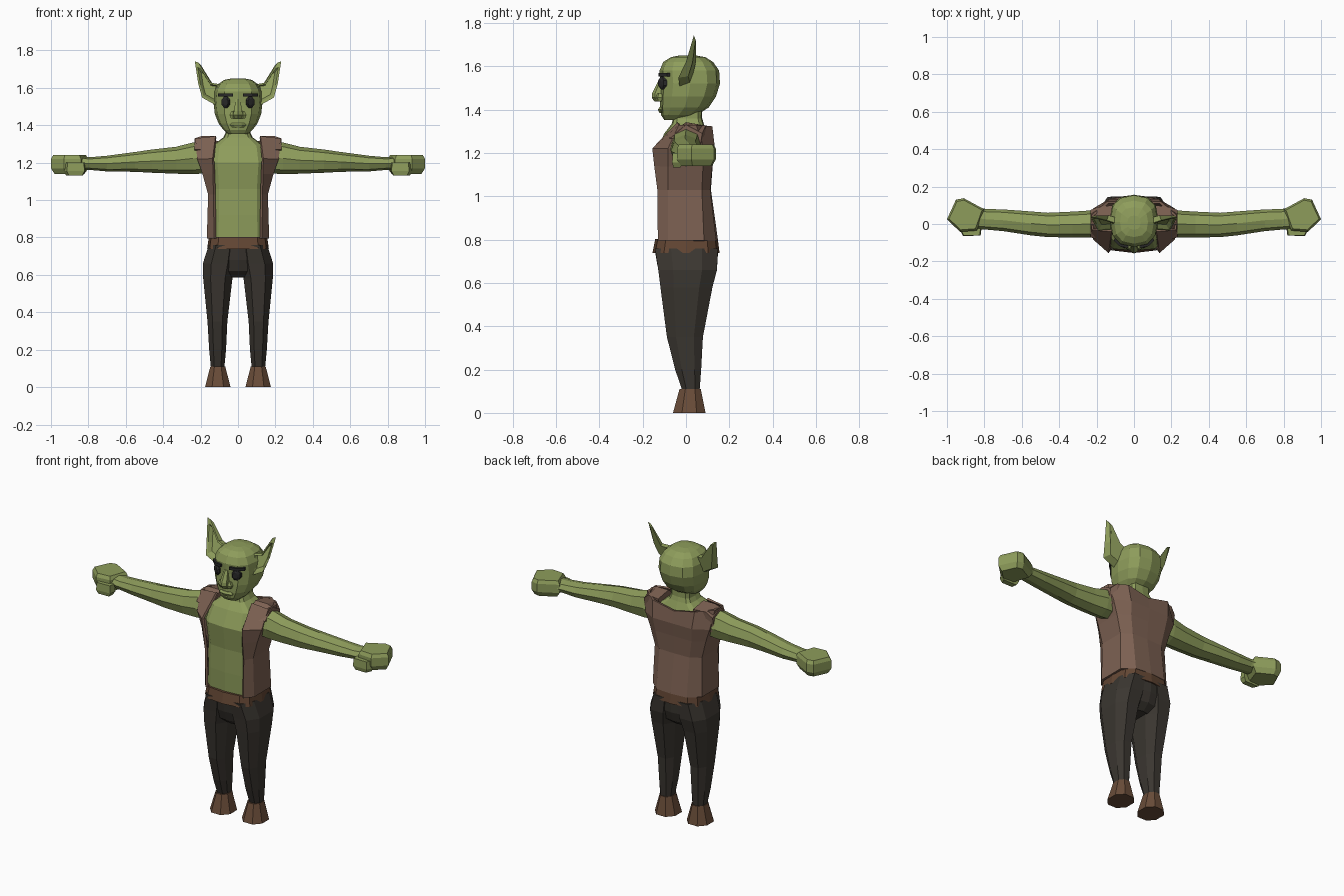
import bpy, bmesh, math
from mathutils import Vector


def material(name, rgb):
    m = bpy.data.materials.new(name)
    m.diffuse_color = (*rgb, 1)
    return m


SKIN = material("green skin", (0.27, 0.335, 0.105))
VEST = material("brown vest", (0.205, 0.12, 0.085))
BELT = material("belt leather", (0.125, 0.062, 0.034))
BOOT = material("boot leather", (0.14, 0.072, 0.04))
PANTS = material("dark trousers", (0.043, 0.037, 0.03))
DARK = material("eye black", (0.022, 0.022, 0.022))


def loft(name, rings, mat, mirror=False, closed=True):
    """Skin a list of equal-length point rings into one flat-faced object."""
    bm = bmesh.new()
    vs = [[bm.verts.new(p) for p in r] for r in rings]
    n = len(vs[0])
    for a, b in zip(vs, vs[1:]):
        for i in range(n if closed else n - 1):
            j = (i + 1) % n
            bm.faces.new((a[i], a[j], b[j], b[i]))
    if closed:
        bm.faces.new(vs[0])
        bm.faces.new(vs[-1])
    bmesh.ops.recalc_face_normals(bm, faces=bm.faces)
    me = bpy.data.meshes.new(name)
    bm.to_mesh(me)
    bm.free()
    ob = bpy.data.objects.new(name, me)
    bpy.context.collection.objects.link(ob)
    me.materials.append(mat)
    if mirror:
        ob.modifiers.new("mirror", 'MIRROR')
    return ob


def oval(n, p, turn=0.0):
    """Unit oval, squarer as p falls, stretched to reach +-1 both ways."""
    pts = []
    for i in range(n):
        a = 2 * math.pi * (i + turn) / n
        c, s = math.cos(a), math.sin(a)
        pts.append((math.copysign(abs(c) ** p, c), math.copysign(abs(s) ** p, s)))
    mx, my = max(u for u, v in pts), max(v for u, v in pts)
    return [(u / mx, v / my) for u, v in pts]


def upright(rows, n, p, turn=0.0):
    """Rows of (z, centre x, half width, front y, back y)."""
    return [[(xc + w * u, (f + b) / 2 + (b - f) / 2 * v, z) for u, v in oval(n, p, turn)]
            for z, xc, w, f, b in rows]


def layers(outline, rows):
    """Flat outline stacked in z; rows of (z, scale about the middle)."""
    cx = sum(p[0] for p in outline) / len(outline)
    cy = sum(p[1] for p in outline) / len(outline)
    return [[(cx + (x - cx) * s, cy + (y - cy) * s, z) for x, y in outline] for z, s in rows]


# Boots
loft("boots", upright([(0, .108, .068, -.06, .09), (.11, .108, .04, -.03, .068)], 8, .9, .5),
     BOOT, True)

# Trousers: legs and the seat joining them
loft("trouser_legs", upright([
    (.105, .109, .036, -.018, .063), (.2, .109, .045, -.05, .07), (.35, .11, .053, -.088, .078),
    (.58, .108, .078, -.118, .122), (.66, .099, .089, -.128, .143),
    (.76, .079, .077, -.143, .147)], 8, .8, .5), PANTS, True)
loft("trouser_seat", upright([
    (.585, 0, .05, -.07, .08), (.62, 0, .11, -.112, .125), (.68, 0, .165, -.132, .144),
    (.76, 0, .155, -.145, .149)], 12, .65), PANTS)

# Belt
loft("belt", upright([(.738, 0, .165, -.155, .155), (.803, 0, .156, -.142, .147)], 12, .6), BELT)

# Torso with neck
loft("torso", upright([
    (.78, 0, .15, -.126, .12), (.92, 0, .144, -.128, .105), (1.06, 0, .143, -.125, .095),
    (1.2, 0, .155, -.142, .11), (1.29, 0, .14, -.1, .1), (1.335, 0, .078, -.066, .082),
    (1.36, 0, .066, -.06, .075), (1.42, 0, .066, -.05, .075)], 12, .5), SKIN)

# Sleeveless open vest: half wall from front edge to middle of back
vest = loft("vest", [
    [(x, y, z) for x, y in pts] for z, pts in [
        (.795, [(.122, -.126), (.16, -.08), (.16, .08), (.1, .133), (0, .141)]),
        (1.03, [(.126, -.128), (.153, -.08), (.153, .07), (.1, .105), (0, .108)]),
        (1.14, [(.128, -.142), (.183, -.08), (.183, .075), (.12, .115), (0, .116)]),
        (1.22, [(.132, -.15), (.212, -.08), (.212, .08), (.13, .127), (0, .127)])]
] + [[(.118, -.035, 1.338), (.222, -.03, 1.328), (.222, .045, 1.328),
      (.14, .115, 1.322), (0, .115, 1.292)]], VEST, True, closed=False)
vest.modifiers.new("cloth", 'SOLIDIFY').thickness = .014
vest.modifiers["cloth"].offset = 0

# Shoulder caps of the vest, sloping over the arms
loft("vest_shoulders", [
    [(.118, -.06, 1.3), (.118, 0, 1.342), (.118, .1, 1.325), (.118, .09, 1.28)],
    [(.195, -.085, 1.27), (.195, 0, 1.342), (.195, .09, 1.325), (.195, .08, 1.2)],
    [(.232, -.07, 1.27), (.232, 0, 1.33), (.232, .075, 1.29), (.232, .06, 1.2)]], VEST, True)

# Arms: rows of (x, centre y, half depth, centre z, half height)
loft("arms", [[(x, y + hy * u, z + hz * v) for u, v in oval(8, .9)] for x, y, hy, z, hz in [
    (.16, 0, .068, 1.23, .085), (.24, 0, .072, 1.223, .085), (.33, -.003, .069, 1.213, .072),
    (.46, -.005, .065, 1.208, .062), (.55, .003, .064, 1.204, .053),
    (.7, .02, .058, 1.195, .042), (.79, .025, .055, 1.195, .034),
    (.86, .035, .06, 1.197, .036)]], SKIN, True)

# Fists and thumbs
fist = [(.8, .078), (.91, .138), (.952, .13), (1.0, .025), (.93, -.042), (.84, -.035)]
loft("fists", layers(fist, [(1.14, .8), (1.17, 1), (1.22, 1), (1.24, .88)]), SKIN, True)
thumb = [(.815, -.02), (.82, -.062), (.915, -.064), (.935, -.02)]
loft("thumbs", layers(thumb, [(1.132, .75), (1.155, 1), (1.2, .9)]), SKIN, True)

# Head
loft("head", upright([
    (1.352, 0, .05, -.1, -.01), (1.375, 0, .078, -.115, .05), (1.41, 0, .104, -.12, .105),
    (1.46, 0, .124, -.12, .138), (1.52, 0, .131, -.117, .157), (1.58, 0, .126, -.122, .153),
    (1.62, 0, .106, -.105, .125), (1.642, 0, .075, -.07, .09),
    (1.65, 0, .035, -.03, .045)], 12, .8), SKIN)

# Nose, nostrils and lips
loft("nose", upright([
    (1.54, 0, .012, -.124, -.09), (1.475, 0, .022, -.157, -.09),
    (1.455, 0, .025, -.158, -.09), (1.437, 0, .018, -.145, -.09)], 6, .8, .5), SKIN)
loft("nostrils", upright([
    (1.475, .028, .008, -.132, -.1), (1.455, .028, .017, -.14, -.1),
    (1.437, .026, .012, -.135, -.1)], 6, .8, .5), SKIN, True)
loft("lips", upright([
    (1.412, 0, .035, -.122, -.08), (1.4, 0, .045, -.13, -.08),
    (1.385, 0, .03, -.123, -.08)], 8, .8, .5), SKIN)

# Eyes, lofted as faceted ovals facing forward
loft("eyes", [[(.065 + .023 * s * u, y + .008 * u, 1.523 + .03 * s * v) for u, v in oval(8, 1, .5)]
              for y, s in [(-.095, 1), (-.112, 1), (-.122, .55)]], DARK, True)

# Brows, bent around the face
brow = [(.028, -.128), (.075, -.12), (.108, -.088), (.1, -.07), (.07, -.095), (.03, -.105)]
loft("brows", layers(brow, [(1.553, 1), (1.569, 1)]), DARK, True)

# Ears: cupped blade, from sunken hollow over the rim to a smaller back
rim = [Vector(p) for p in [(.1, .005, 1.62), (.145, .02, 1.627), (.212, .036, 1.735),
                           (.231, .036, 1.742), (.212, .0, 1.62), (.192, -.035, 1.548),
                           (.115, -.03, 1.505)]]
mid = Vector((.16, .0, 1.59))
hollow = [p.lerp(mid, .22) for p in rim]
sunk = [p.lerp(mid, .4) + Vector((-.006, .018, 0)) for p in rim]
back = [p.lerp(mid, .12) + Vector((-.01, .012 + .035 * (1.745 - p.z) / .24, 0)) for p in rim]
loft("ears", [sunk, hollow, rim, back], SKIN, True)
